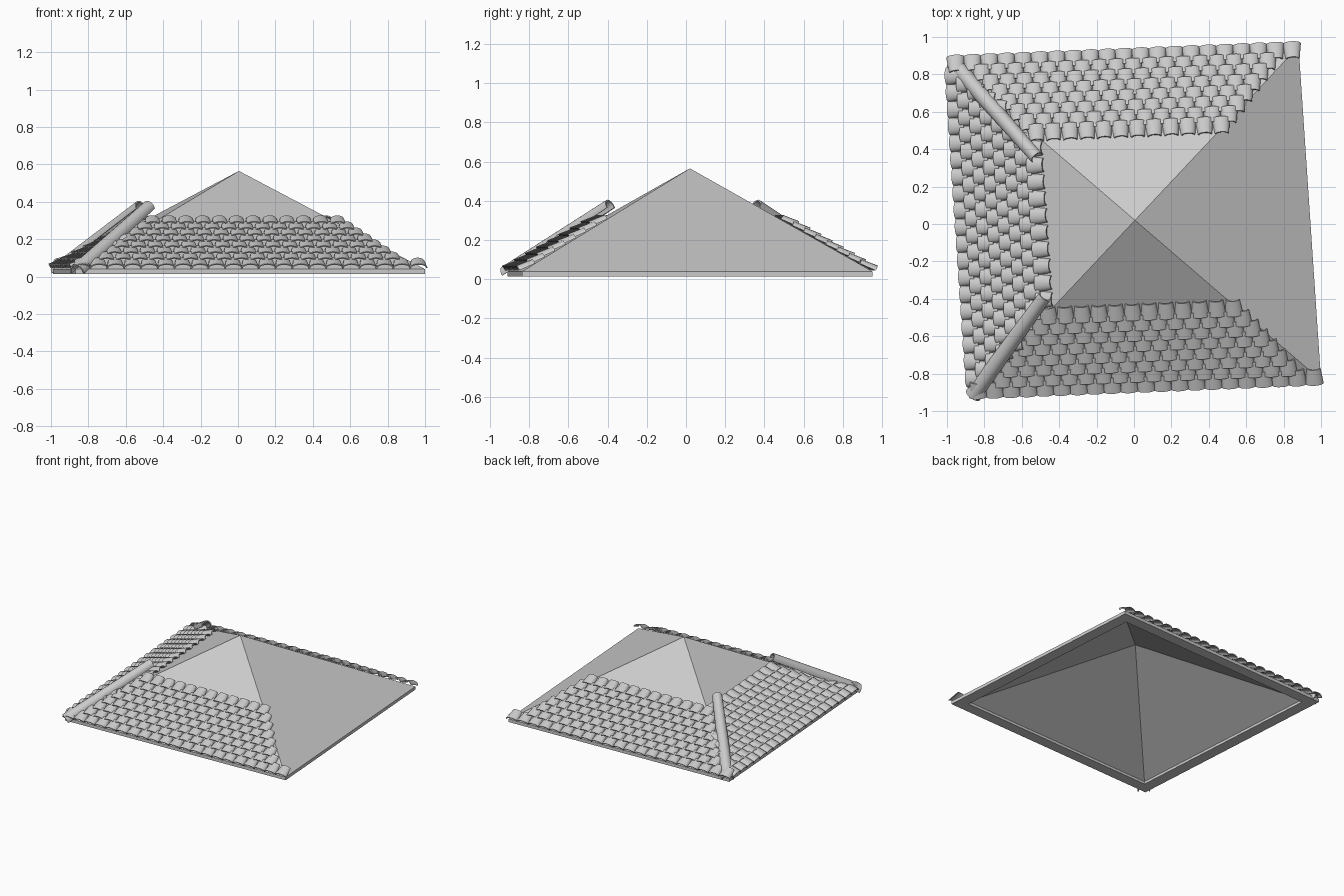
import bpy, bmesh, math
from mathutils import Vector, Matrix

if "Cube" in bpy.data.objects:
    bpy.data.objects.remove(bpy.data.objects["Cube"])

APEX = Vector((0.005, 0.02, 0.565))
EAVE_Z, BASE_Z = 0.04, 0.015
CORNERS = [Vector(c) for c in ((-0.87, -0.91, EAVE_Z), (1.0, -0.835, EAVE_Z),
                               (0.88, 0.95, EAVE_Z), (-0.99, 0.875, EAVE_Z))]


def finish(bm, name, smooth=False):
    bmesh.ops.recalc_face_normals(bm, faces=bm.faces)
    me = bpy.data.meshes.new(name)
    bm.to_mesh(me)
    bm.free()
    ob = bpy.data.objects.new(name, me)
    bpy.context.collection.objects.link(ob)
    if smooth:
        bpy.ops.object.select_all(action='DESELECT')
        bpy.context.view_layer.objects.active = ob
        ob.select_set(True)
        bpy.ops.object.shade_smooth_by_angle(angle=math.radians(35))
    return ob


def barrel(bm, mat, length, low, high, thick, arc=math.pi, seg=8):
    """Curved shell along local y; low/high = (half width, height, lift)."""
    rings = []
    for y, (w, h, lift) in ((0, low), (length, high)):
        for t in (0, thick):
            ring = []
            for i in range(seg + 1):
                a = math.pi / 2 + arc * (i / seg - 0.5)
                p = Vector(((w - t) * math.cos(a), y, lift + (h - t) * math.sin(a)))
                ring.append(bm.verts.new(mat @ p))
            rings.append(ring)
    a, b, c, d = rings  # low outer, low inner, high outer, high inner
    for p, q in ((a, c), (b, d), (a, b), (c, d)):
        for i in range(seg):
            bm.faces.new((p[i], p[i + 1], q[i + 1], q[i]))
    for i in (0, seg):
        bm.faces.new((a[i], b[i], d[i], c[i]))


def frame(origin, x, y):
    y = y.normalized()
    z = x.cross(y).normalized()
    m = Matrix((y.cross(z), y, z)).transposed().to_4x4()
    m.translation = origin
    return m


# Hollow pyramid roof with a thin eave and an inset rim underneath
bm = bmesh.new()
centre = Vector((APEX.x, APEX.y, 0))


def ring(scale, z):
    out = []
    for c in CORNERS:
        p = centre + (c - centre) * scale
        out.append(bm.verts.new((p.x, p.y, z)))
    return out


rings = [ring(1, EAVE_Z), ring(1, BASE_Z), ring(0.907, BASE_Z), ring(0.907, 0.035)]
top = bm.verts.new(APEX)
under = bm.verts.new((APEX.x, APEX.y, 0.495))
for i in range(4):
    j = (i + 1) % 4
    for p, q in zip(rings, rings[1:]):
        bm.faces.new((p[i], p[j], q[j], q[i]))
    bm.faces.new((rings[0][i], rings[0][j], top))
    bm.faces.new((rings[3][i], rings[3][j], under))
finish(bm, "roof_shell")

# Staggered barrel tiles on the front, back and left slopes
ROWS, STEP, PITCH = 8, 0.0615, 0.09
for name, i in (("front_tiles", 0), ("back_tiles", 2), ("left_tiles", 3)):
    a, b = CORNERS[i], CORNERS[(i + 1) % 4]
    mid, u = (a + b) / 2, (b - a).normalized()
    rise = APEX - mid
    half = (b - a).length / 2
    bm = bmesh.new()
    for k in range(ROWS):
        t = k * STEP - 0.01
        for n in range(-12, 13):
            s = (n + 0.5 * (k % 2)) * PITCH
            if abs(s) > half * (1 - t) - 0.045:
                continue
            origin = mid + u * s * 1.0 + rise * t
            barrel(bm, frame(origin, u, rise), 0.088, (0.049, 0.028, 0.012),
                   (0.037, 0.024, 0.002), 0.007)
    finish(bm, name, True)

# Long ridge caps over the two left hips
for name, lo, hi in (("front_hip_cap", (-0.86, -0.915, 0.025), (-0.475, -0.385, 0.37)),
                     ("back_hip_cap", (-0.965, 0.86, 0.025), (-0.52, 0.355, 0.37))):
    lo, hi = Vector(lo), Vector(hi)
    axis = hi - lo
    side = axis.cross(Vector((0, 0, 1))).normalized()
    bm = bmesh.new()
    barrel(bm, frame(lo, side, axis), axis.length, (0.045, 0.045, 0),
           (0.036, 0.04, 0), 0.008, math.radians(200), 12)
    finish(bm, name, True)
